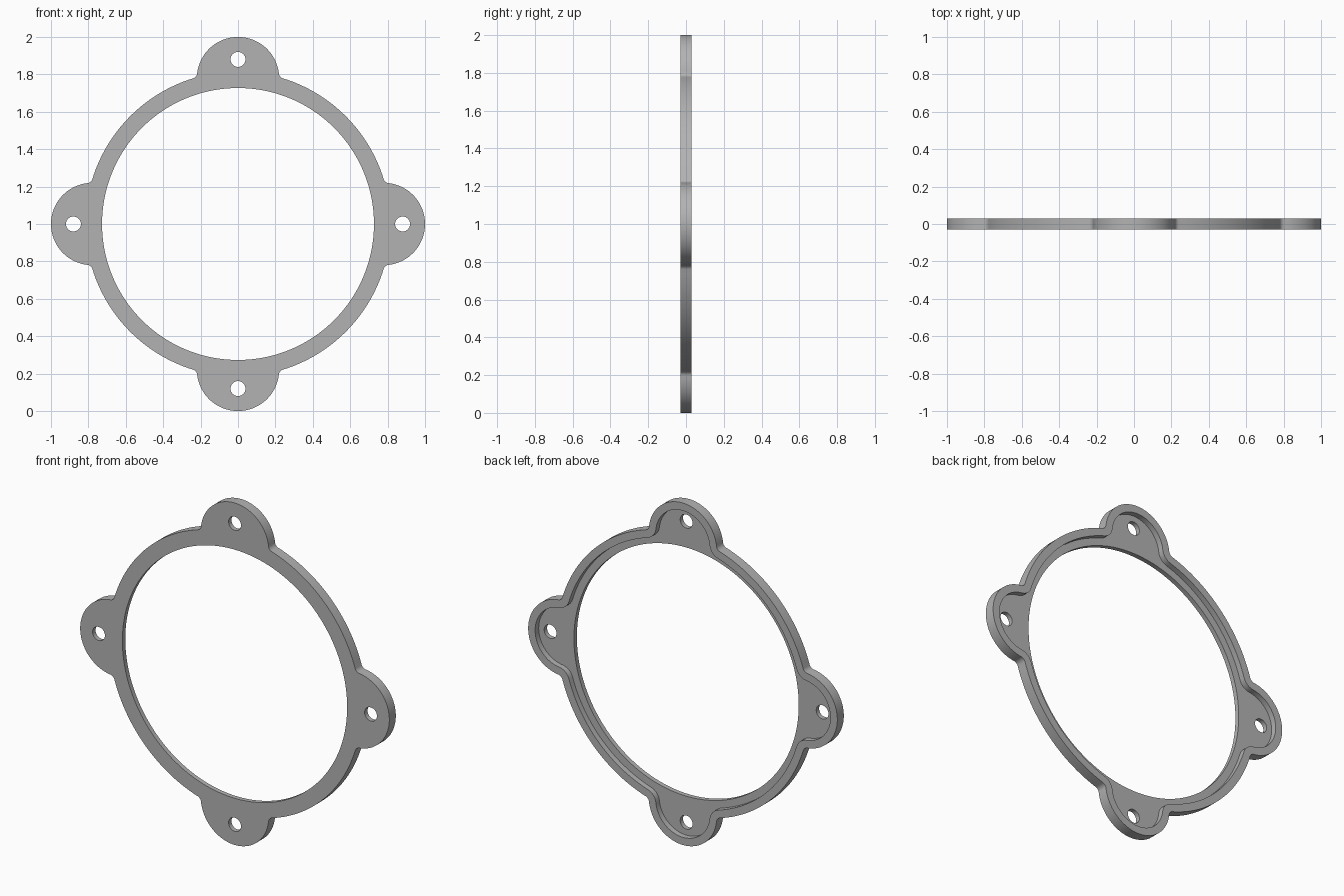
import bpy, bmesh
from math import pi, cos, sin, acos, hypot, atan2
from mathutils import Vector

if "Cube" in bpy.data.objects:
    bpy.data.objects.remove(bpy.data.objects["Cube"], do_unlink=True)

RING, LOBE, LOBE_AT, FILLET = 0.815, 0.22, 0.78, 0.03
BORE, HOLE, HOLE_AT, RIM = 0.727, 0.04, 0.88, 0.045
FRONT, FLOOR, BACK = -0.03, -0.003, 0.03


def arc(cx, cy, r, a, b, n):
    """Points along an arc, from angle a to b inclusive."""
    return [Vector((cx + r * cos(a + (b - a) * i / n), cy + r * sin(a + (b - a) * i / n)))
            for i in range(n + 1)]


def outline(d):
    """Ring with four filleted lobes, offset inwards by d."""
    p, q = RING + FILLET, LOBE + FILLET
    t = acos((p * p + LOBE_AT ** 2 - q * q) / (2 * p * LOBE_AT))   # fillet centre direction
    fx, fy = p * cos(t), p * sin(t)
    u = atan2(fy, fx - LOBE_AT)                                    # lobe tangent direction
    r, f = LOBE - d, FILLET + d
    quarter = arc(LOBE_AT, 0, r, -u, u, 40)
    quarter += arc(fx, fy, f, u + pi, t + pi, 6)[1:] if u < t else arc(fx, fy, f, u - pi, t - pi, 6)[1:]
    quarter += arc(0, 0, RING - d, t, pi / 2 - t, 30)[1:]
    gx, gy = fy, fx                                                # mirrored fillet centre
    v = pi / 2 - u
    quarter += arc(gx, gy, f, -pi / 2 - t, v - pi, 6)[1:-1]
    pts = []
    for k in range(4):
        c, s = cos(k * pi / 2), sin(k * pi / 2)
        pts += [Vector((c * a.x - s * a.y, s * a.x + c * a.y)) for a in quarter]
    return pts


def circle(cx, cy, r, n):
    return arc(cx, cy, r, 0, 2 * pi, n)[:-1]


bm = bmesh.new()


def loop(pts, y):
    """Closed loop of edges at depth y."""
    vs = [bm.verts.new((p.x, y, p.y + 1)) for p in pts]
    return vs, [bm.edges.new((vs[i - 1], vs[i])) for i in range(len(vs))]


def strip(a, b):
    """Wall of quads between two matching loops."""
    for i in range(len(a[0])):
        bm.faces.new((a[0][i - 1], a[0][i], b[0][i], b[0][i - 1]))


# Outer wall, raised rim and recess wall
sections = [loop(outline(0), FRONT), loop(outline(0), BACK),
            loop(outline(RIM), BACK), loop(outline(RIM), FLOOR)]
for a, b in zip(sections, sections[1:]):
    strip(a, b)

# Bore and bolt holes
front_edges, floor_edges = list(sections[0][1]), list(sections[-1][1])
openings = [circle(0, 0, BORE, 160)]
openings += [circle(HOLE_AT * cos(k * pi / 2), HOLE_AT * sin(k * pi / 2), HOLE, 32) for k in range(4)]
for pts in openings:
    a, b = loop(pts, FRONT), loop(pts, FLOOR)
    strip(a, b)
    front_edges += a[1]
    floor_edges += b[1]

# Flat front face and recessed floor
bmesh.ops.triangle_fill(bm, edges=front_edges, use_beauty=True, normal=(0, -1, 0))
bmesh.ops.triangle_fill(bm, edges=floor_edges, use_beauty=True, normal=(0, 1, 0))
bmesh.ops.recalc_face_normals(bm, faces=bm.faces[:])

mesh = bpy.data.meshes.new("mounting_ring")
bm.to_mesh(mesh)
bm.free()
ring = bpy.data.objects.new("mounting_ring", mesh)
bpy.context.collection.objects.link(ring)

# Plain grey
grey = bpy.data.materials.new("plain_grey")
grey.use_nodes = True
colour = (0.45, 0.45, 0.45, 1)
grey.diffuse_color = colour
grey.node_tree.nodes["Principled BSDF"].inputs["Base Color"].default_value = colour
mesh.materials.append(grey)

bpy.ops.object.select_all(action="DESELECT")
ring.select_set(True)
bpy.context.view_layer.objects.active = ring
bpy.ops.object.shade_smooth_by_angle(angle=pi / 6)
